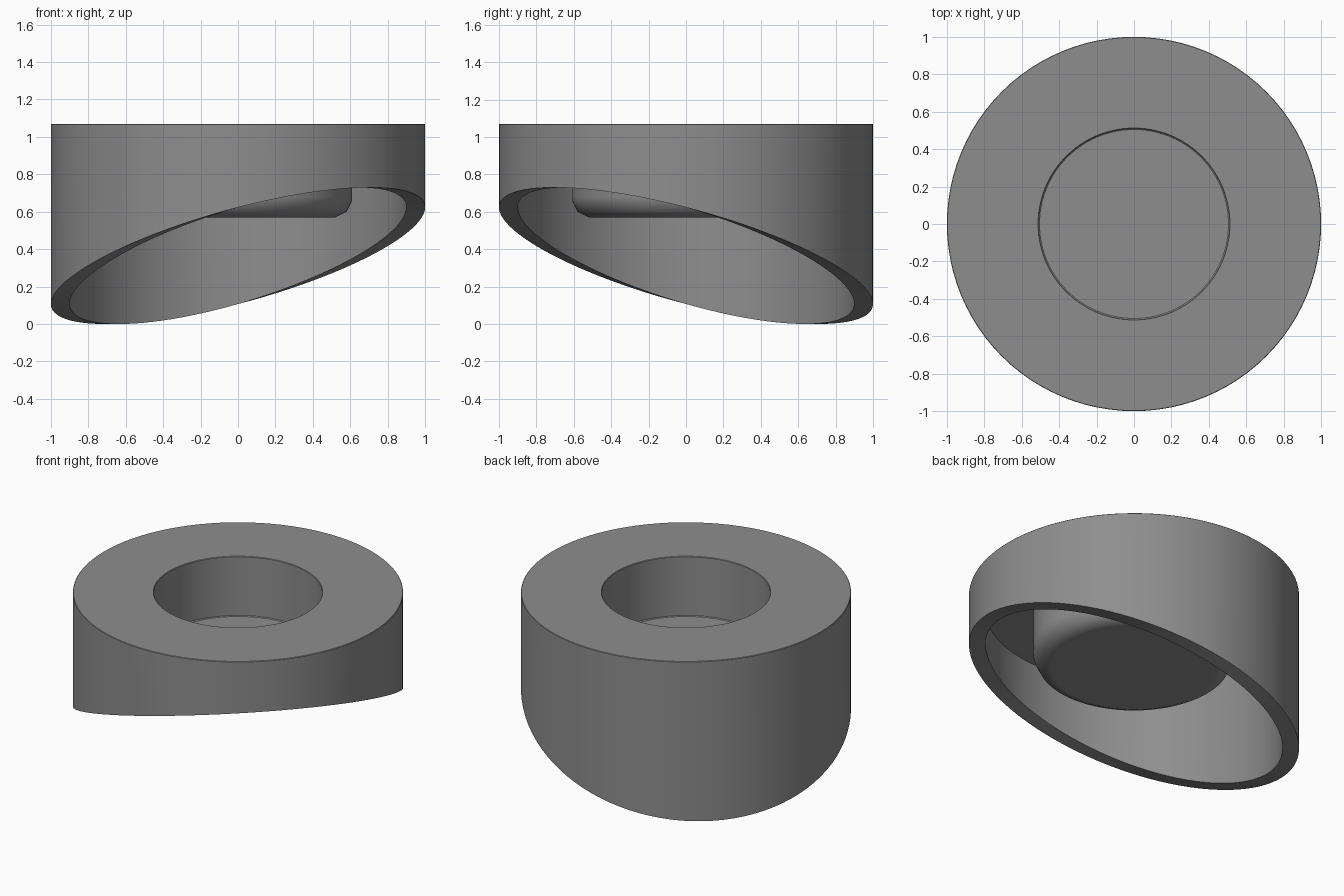
import bpy, bmesh, math

if "Cube" in bpy.data.objects:
    bpy.data.objects.remove(bpy.data.objects["Cube"])

SEGMENTS = 96
RIM = None  # marks a point whose height follows the slanted lower rim


def rim_height(angle):
    # highest at front right, lowest at back left
    return 0.365 + 0.365 * math.cos(angle + math.pi / 4)


# Cross-section (radius, height): outer wall, top, recess, then the underside
profile = [
    (1.0, RIM), (1.0, 1.067), (0.997, 1.07),          # outer wall
    (0.513, 1.07), (0.51, 1.067),                     # top face
    (0.51, 0.675), (0.505, 0.67), (0, 0.67),          # recess and its floor
    (0, 0.57), (0.50, 0.57), (0.52, 0.57),            # underside of cup
    (0.58, 0.60), (0.61, 0.66), (0.61, 0.68),         # rounded cup edge
    (0.61, 0.97), (0.90, 0.97), (0.90, RIM),          # ceiling and inner wall
]

bm = bmesh.new()
rings = []
for radius, height in profile:
    if radius == 0:
        rings.append([bm.verts.new((0, 0, height))] * SEGMENTS)
        continue
    ring = []
    for i in range(SEGMENTS):
        a = 2 * math.pi * i / SEGMENTS
        z = rim_height(a) if height is RIM else height
        ring.append(bm.verts.new((radius * math.cos(a), radius * math.sin(a), z)))
    rings.append(ring)

# Skin neighbouring rings; the last pair closes the slanted rim
for k, lower in enumerate(rings):
    upper = rings[(k + 1) % len(rings)]
    if lower[0] is lower[1] and upper[0] is upper[1]:
        continue
    for i in range(SEGMENTS):
        j = (i + 1) % SEGMENTS
        corners = list(dict.fromkeys((lower[i], lower[j], upper[j], upper[i])))
        bm.faces.new(corners)

bmesh.ops.recalc_face_normals(bm, faces=bm.faces)
mesh = bpy.data.meshes.new("slanted_cap")
bm.to_mesh(mesh)
bm.free()

# Dark grey finish
dark_grey = bpy.data.materials.new("dark_grey")
dark_grey.diffuse_color = (0.27, 0.27, 0.27, 1)
dark_grey.use_nodes = True
dark_grey.node_tree.nodes["Principled BSDF"].inputs["Base Color"].default_value = dark_grey.diffuse_color
mesh.materials.append(dark_grey)

cap = bpy.data.objects.new("slanted_cap", mesh)
bpy.context.collection.objects.link(cap)
bpy.context.view_layer.objects.active = cap
cap.select_set(True)
bpy.ops.object.shade_smooth_by_angle(angle=math.radians(42))
